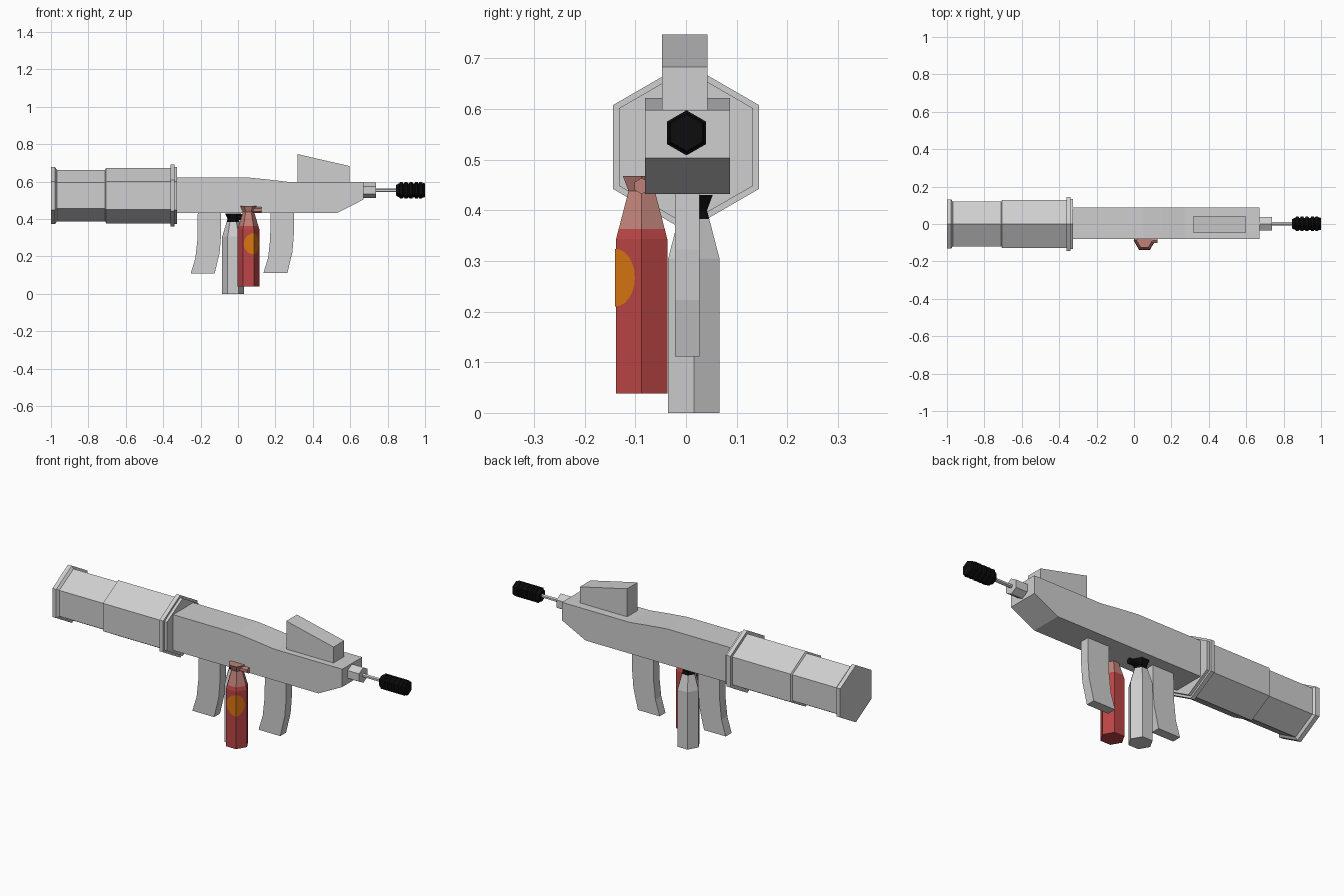
import bpy, bmesh, math
from mathutils import Vector

if "Cube" in bpy.data.objects:
    bpy.data.objects.remove(bpy.data.objects["Cube"])


def material(name, rgb):
    m = bpy.data.materials.new(name)
    m.diffuse_color = (*rgb, 1)
    m.use_nodes = True
    m.node_tree.nodes["Principled BSDF"].inputs["Base Color"].default_value = m.diffuse_color
    return m


GREY = material("light grey", (0.62, 0.62, 0.62))
BLACK = material("black", (0.004, 0.004, 0.004))
RED = material("red", (0.50, 0.06, 0.06))
SALMON = material("salmon", (0.52, 0.22, 0.19))
ORANGE = material("orange", (0.70, 0.18, 0.006))


def finish(name, bm, mats):
    bmesh.ops.recalc_face_normals(bm, faces=bm.faces[:])
    me = bpy.data.meshes.new(name)
    bm.to_mesh(me)
    bm.free()
    for m in mats:
        me.materials.append(m)
    ob = bpy.data.objects.new(name, me)
    bpy.context.collection.objects.link(ob)
    return ob


def lathe(name, stations, centre, axis, mats, split=None):
    """Six-sided turned part; faces past `split` along the axis use slot 1."""
    bm = bmesh.new()
    rings = []
    for p, r in stations:
        ring = []
        for i in range(6):
            a = i * math.pi / 3
            u, v = r * math.cos(a), r * math.sin(a)
            off = Vector((p, v, u)) if axis == "X" else Vector((u, v, p))
            ring.append(bm.verts.new(Vector(centre) + off))
        rings.append(ring)
    ends = [(rings[0], stations[0][0]), (rings[-1], stations[-1][0])]
    for ring, p in ends:
        f = bm.faces.new(ring)
        f.material_index = int(split is not None and p > split)
    for k in range(len(rings) - 1):
        mid = (stations[k][0] + stations[k + 1][0]) / 2
        for i in range(6):
            j = (i + 1) % 6
            f = bm.faces.new((rings[k][i], rings[k][j], rings[k + 1][j], rings[k + 1][i]))
            f.material_index = int(split is not None and mid > split)
    return finish(name, bm, mats)


def slab(name, profile, y0, y1, mat, dx=0, dz=0):
    """Side profile in x/z pushed through from y0 to y1."""
    bm = bmesh.new()
    f = bm.faces.new([bm.verts.new((x + dx, y0, z + dz)) for x, z in profile])
    ext = bmesh.ops.extrude_face_region(bm, geom=[f])
    for v in ext["geom"]:
        if isinstance(v, bmesh.types.BMVert):
            v.co.y = y1
    return finish(name, bm, [mat])


# Rear tube, with end cap, step and front collar
lathe("rear_tube", [(-1, .152), (-.978, .152), (-.968, .138), (-.71, .138), (-.705, .148),
                    (-.362, .148), (-.362, .166), (-.34, .166), (-.34, .153), (-.325, .153)],
      (0, 0, .525), "X", [GREY])

# Receiver body
slab("body", [(-.33, .432), (.53, .432), (.67, .503), (.67, .598), (.27, .598),
              (.15, .612), (.05, .622), (-.33, .622)], -.081, .087, GREY)

# Wedge sight
slab("sight", [(.317, .59), (.595, .59), (.595, .683), (.317, .747)], -.047, .042, GREY)

# Curved grips
grip = [(-.215, .44), (-.09, .44), (-.09, .32), (-.098, .22), (-.125, .108),
        (-.253, .108), (-.228, .19), (-.217, .29)]
slab("rear_grip", grip, -.022, .027, GREY)
slab("front_grip", grip, -.022, .027, GREY, .389, .003)

# Muzzle, rod and ribbed black tip
muzzle = (0, .001, .553)
lathe("muzzle", [(.66, .041), (.737, .041)], muzzle, "X", [GREY])
lathe("rod", [(.73, .010), (.86, .010)], muzzle, "X", [GREY])
tip = [(.845, .028), (.857, .036)]
for x in (.862, .888, .914, .944, .966):
    tip += [(x, .037), (x + .004, .0445), (x + .017, .0445), (x + .021, .037)]
tip += [(.992, .040), (1.0, .036)]
lathe("tip", tip, muzzle, "X", [BLACK])


# Hanging bottles with coloured necks and side spouts
def bottle(name, x, y, z, body_mat, neck_mat, split):
    r = .0585 - (split - .305) / .095 * .0285
    lathe(name, [(0, .0585), (.305, .0585), (split, r), (.40, .030), (.43, .043)],
          (x, y, z), "Z", [body_mat, neck_mat], split)
    lathe(name + "_spout", [(0, .016), (.069, .016)], (x, y, z + .41), "X", [neck_mat]
          ).location.x = 0


bottle("red_bottle", .056, -.0875, .038, RED, SALMON, .325)
bottle("grey_bottle", -.026, .0155, 0, GREY, BLACK, .383)

# Round orange label folded over the front right edge of the red bottle
R = .0605
edge = Vector((.056 + R / 2, -.0875 - R * math.sqrt(3) / 2, .267))
bm = bmesh.new()
for side, along in ((-1, Vector((1, 0, 0))), (1, Vector((.5, math.sqrt(3) / 2, 0)))):
    reach = .055 if side < 0 else .045
    pts = []
    for i in range(13):
        a = -math.pi / 2 + math.pi * i / 12
        u = side * reach * math.cos(a)
        pts.append(bm.verts.new(edge + along * u + Vector((0, 0, .057 * math.sin(a)))))
    bm.faces.new(pts if side > 0 else pts[::-1])
bmesh.ops.remove_doubles(bm, verts=bm.verts[:], dist=1e-5)
bmesh.ops.recalc_face_normals(bm, faces=bm.faces[:])
if sum(f.normal.y for f in bm.faces) > 0:
    bmesh.ops.reverse_faces(bm, faces=bm.faces[:])
label_mesh = bpy.data.meshes.new("bottle_label")
bm.to_mesh(label_mesh)
bm.free()
label_mesh.materials.append(ORANGE)
label = bpy.data.objects.new("bottle_label", label_mesh)
bpy.context.collection.objects.link(label)
